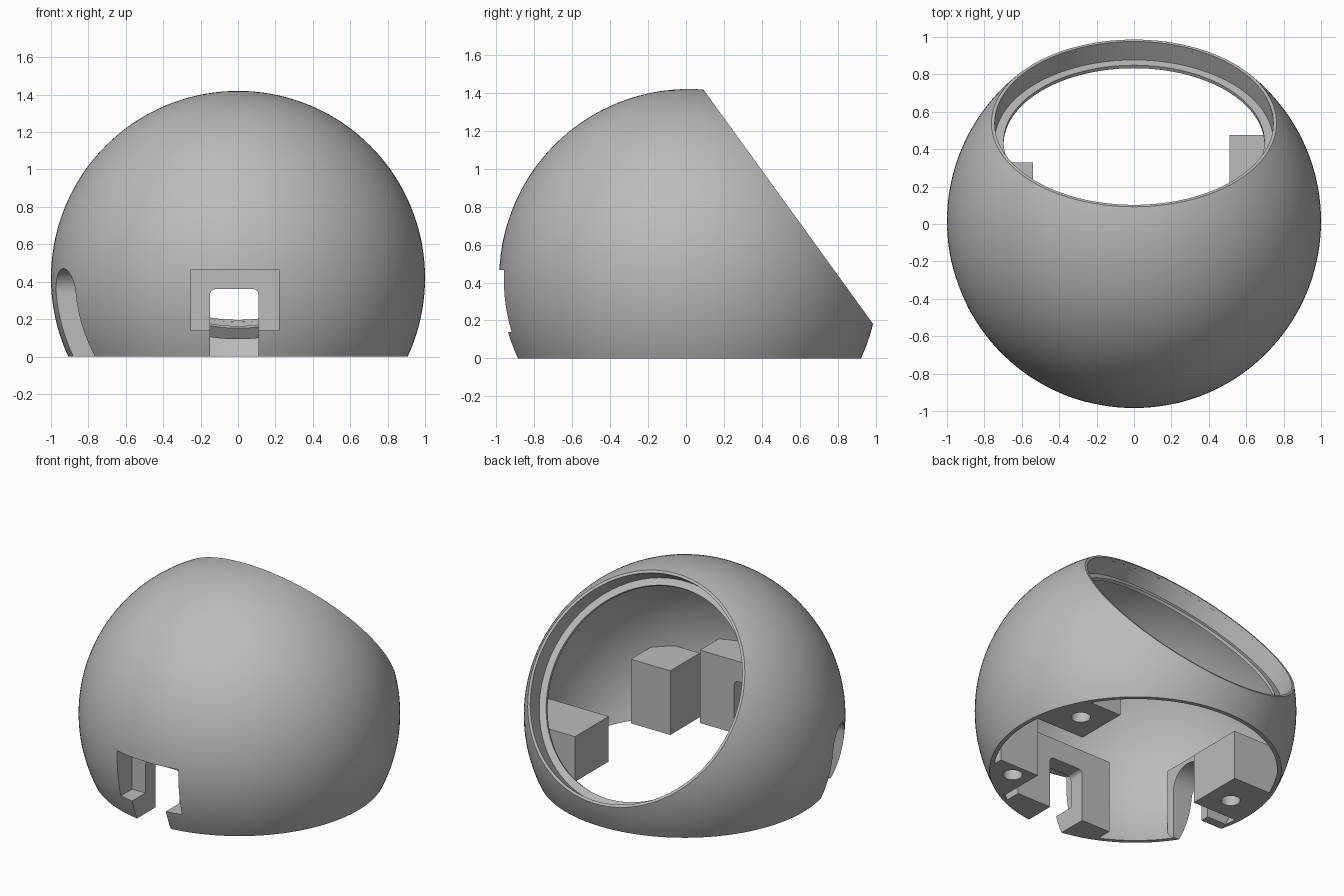
import bpy, bmesh, math
from mathutils import Matrix, Vector

if "Cube" in bpy.data.objects:
    bpy.data.objects.remove(bpy.data.objects["Cube"], do_unlink=True)

CENTRE = Vector((0, 0.015, 0.42))
TILT = Matrix.Translation(CENTRE) @ Matrix.Rotation(math.radians(-54.1), 4, 'X')
OPENING = 0.647          # distance of the slanted opening from the sphere centre

grey = bpy.data.materials.new("plain grey")
grey.use_nodes = True
grey.diffuse_color = (0.5, 0.5, 0.5, 1)
grey.node_tree.nodes["Principled BSDF"].inputs["Base Color"].default_value = (0.5, 0.5, 0.5, 1)


def make(name, bm, matrix=Matrix()):
    bmesh.ops.transform(bm, matrix=matrix, verts=bm.verts)
    bmesh.ops.recalc_face_normals(bm, faces=bm.faces)
    mesh = bpy.data.meshes.new(name)
    bm.to_mesh(mesh)
    bm.free()
    mesh.materials.append(grey)
    ob = bpy.data.objects.new(name, mesh)
    bpy.context.collection.objects.link(ob)
    return ob


def ball(name, radius):
    bm = bmesh.new()
    bmesh.ops.create_uvsphere(bm, u_segments=144, v_segments=72, radius=radius)
    return make(name, bm, Matrix.Translation(CENTRE))


def box(name, x, y, z):
    bm = bmesh.new()
    bmesh.ops.create_cube(bm, size=1)
    for v in bm.verts:
        v.co = [r[0] if c < 0 else r[1] for c, r in zip(v.co, (x, y, z))]
    return make(name, bm)


def cylinder(name, radius, low, high, matrix):
    bm = bmesh.new()
    bmesh.ops.create_cone(bm, cap_ends=True, segments=96, radius1=radius,
                          radius2=radius, depth=high - low)
    return make(name, bm, matrix @ Matrix.Translation((0, 0, (low + high) / 2)))


def arch(name, axis, low, high, start, end, top, radius):
    """Doorway-shaped cutter with rounded top corners, running along an axis."""
    pts = [(low, -0.2), (high, -0.2)]
    for mid, first in ((high - radius, 0), (low + radius, 90)):
        for i in range(13):
            a = math.radians(first + i * 7.5)
            pts.append((mid + radius * math.cos(a), top - radius + radius * math.sin(a)))
    bm = bmesh.new()
    rows = []
    for d in (start, end):
        rows.append([bm.verts.new((d, s, z) if axis == 'x' else (s, d, z)) for s, z in pts])
        bm.faces.new(rows[-1])
    for i in range(len(pts)):
        j = (i + 1) % len(pts)
        bm.faces.new((rows[0][i], rows[0][j], rows[1][j], rows[1][i]))
    bmesh.ops.remove_doubles(bm, verts=bm.verts, dist=0.0001)
    return make(name, bm)


def carve(ob, cutters, operation='DIFFERENCE'):
    for c in cutters:
        mod = ob.modifiers.new("carve", 'BOOLEAN')
        mod.operation, mod.object, mod.solver = operation, c, 'EXACT'
    bpy.context.view_layer.update()
    graph = bpy.context.evaluated_depsgraph_get()
    mesh = bpy.data.meshes.new_from_object(ob.evaluated_get(graph))
    ob.modifiers.clear()
    ob.data = mesh


def smooth(ob):
    bpy.ops.object.select_all(action='DESELECT')
    ob.select_set(True)
    bpy.context.view_layer.objects.active = ob
    bpy.ops.object.shade_smooth_by_angle(angle=math.radians(25))


# Cutters
cavity = ball("cavity_cutter", 0.975)
limit = ball("boss_limit", 0.988)
floor_cut = box("floor_cutter", (-2, 2), (-2, 2), (-2, 0))
slant = cylinder("slant_cutter", 1.5, OPENING, 2, TILT)
recess = cylinder("recess_cutter", 0.745, 0.4, 1.2, TILT)
pocket = box("pocket_cutter", (-0.25, 0.22), (-1.5, -0.79), (0.14, 0.465))
front_slot = arch("front_slot_cutter", 'y', -0.15, 0.11, -1.4, -0.5, 0.36, 0.03)
side_slot = arch("side_slot_cutter", 'x', -0.475, -0.205, -1.4, -0.6, 0.47, 0.134)
openings = [pocket, front_slot, side_slot]
helpers = [cavity, limit, floor_cut, slant, recess] + openings

# Spherical shell
shell = ball("shell", 1.0)
carve(shell, [cavity, floor_cut, slant, recess] + openings)
smooth(shell)

# Stepped ring seated in the slanted opening
profile = [(0.745, OPENING), (0.745, 0.525), (0.697, 0.525), (0.697, 0.505),
           (0.77, 0.505), (0.77, 0.61), (0.761, OPENING)]
bm = bmesh.new()
loop = [bm.verts.new((r, 0, h)) for r, h in profile]
edges = [bm.edges.new((loop[i - 1], loop[i])) for i in range(len(loop))]
bmesh.ops.spin(bm, geom=loop + edges, cent=(0, 0, 0), axis=(0, 0, 1),
               angle=math.tau, steps=144, use_merge=True)
bmesh.ops.remove_doubles(bm, verts=bm.verts, dist=0.0001)
smooth(make("opening_ring", bm, TILT))

# Inner blocks: x, y, z ranges and the position of the screw hole, if any
blocks = {
    "left_rear_block": ((0.51, 1.2), (0.11, 0.475), (0, 0.31), (0.68, 0.295)),
    "left_front_block": ((0.42, 0.72), (-0.75, -0.43), (0, 0.44), (0.545, -0.525)),
    "right_rear_block": ((-1.2, -0.54), (-0.065, 0.33), (0, 0.34), (-0.70, 0.10)),
    "front_slot_block": ((-0.37, 0.37), (-1.2, -0.68), (0, 0.5), None),
    "side_slot_block": ((-1.2, -0.72), (-0.535, -0.145), (0, 0.5), None),
}
for name, (x, y, z, hole) in blocks.items():
    block = box(name, x, y, z)
    carve(block, [limit], 'INTERSECT')
    if hole:
        drill = cylinder(name + "_drill", 0.06, -0.1, 0.2, Matrix.Translation((*hole, 0)))
        helpers.append(drill)
        carve(block, [drill])
    else:
        carve(block, [pocket, front_slot] if "front" in name else [side_slot])
    smooth(block)

for h in helpers:
    bpy.data.objects.remove(h, do_unlink=True)
